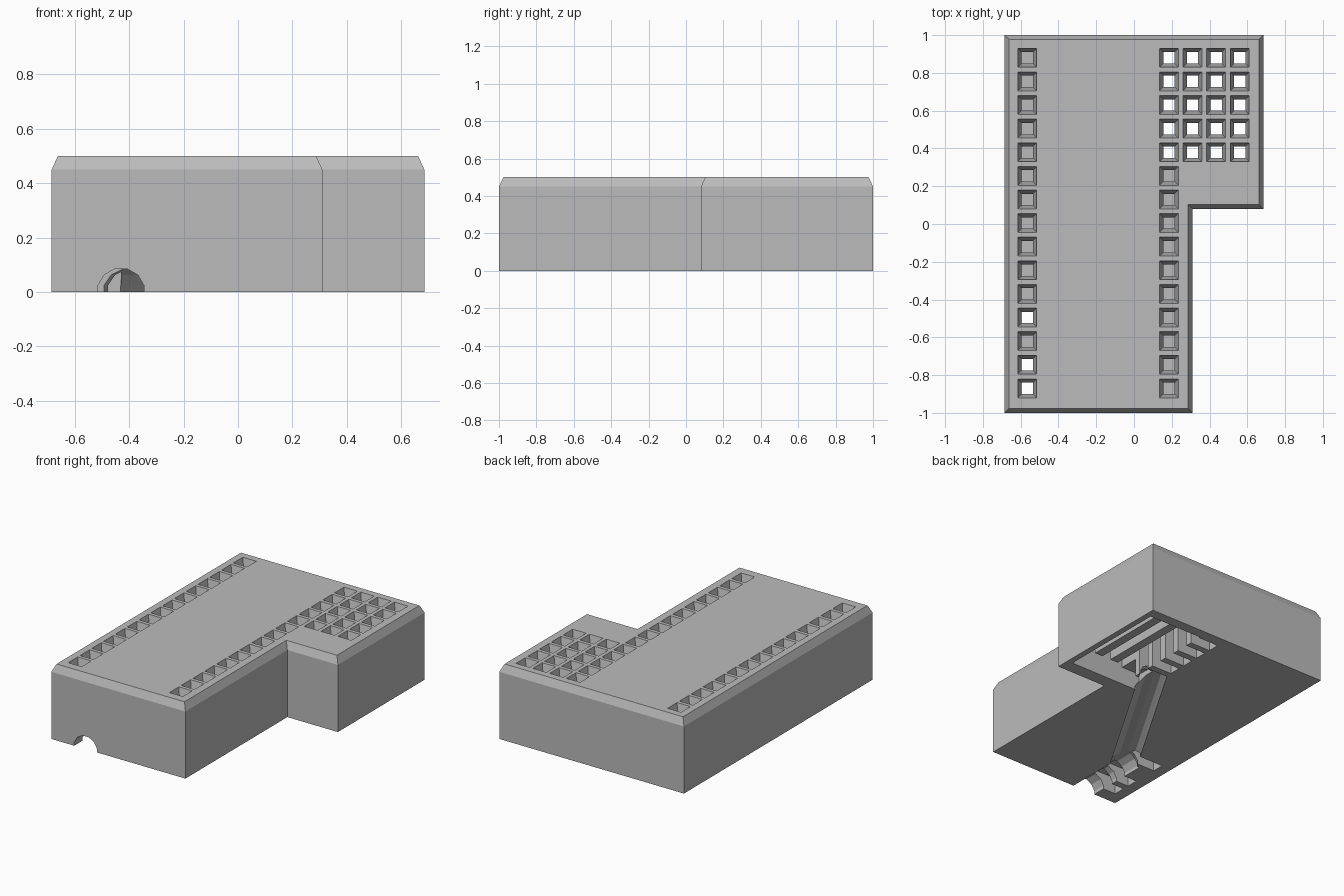
import bpy, bmesh, math
from mathutils import Matrix, Vector

if "Cube" in bpy.data.objects:
    bpy.data.objects.remove(bpy.data.objects["Cube"])

grey = bpy.data.materials.new("plain_grey")
grey.use_nodes = True
grey.diffuse_color = (0.5, 0.5, 0.5, 1)
grey.node_tree.nodes["Principled BSDF"].inputs["Base Color"].default_value = (0.5, 0.5, 0.5, 1)


def make_object(name, bm):
    bmesh.ops.recalc_face_normals(bm, faces=bm.faces)
    mesh = bpy.data.meshes.new(name)
    bm.to_mesh(mesh)
    bm.free()
    mesh.materials.append(grey)
    obj = bpy.data.objects.new(name, mesh)
    bpy.context.collection.objects.link(obj)
    return obj


def loft(bm, rings):
    """Closed solid through a stack of matching rings."""
    loops = [[bm.verts.new(p) for p in ring] for ring in rings]
    n = len(loops[0])
    for a, b in zip(loops, loops[1:]):
        for i in range(n):
            j = (i + 1) % n
            bm.faces.new((a[i], a[j], b[j], b[i]))
    bm.faces.new(loops[0][::-1])
    bm.faces.new(loops[-1])


def square(x, y, half, z):
    return [(x + sx * half, y + sy * half, z)
            for sx, sy in ((-1, -1), (1, -1), (1, 1), (-1, 1))]


def box(bm, x0, x1, y0, y1, z0, z1):
    loft(bm, [[(x0, y0, z), (x1, y0, z), (x1, y1, z), (x0, y1, z)] for z in (z0, z1)])


def tunnel(bm, start, end, radius=0.088):
    """Twelve-sided channel along the underside."""
    a, b = Vector((*start, 0)), Vector((*end, 0))
    side = (b - a).normalized().cross(Vector((0, 0, 1)))
    angles = [math.tau * (k + 0.5) / 12 for k in range(12)]
    ring = [side * radius * math.cos(t) + Vector((0, 0, radius * math.sin(t))) for t in angles]
    loft(bm, [[p + v for v in ring] for p in (a, b)])


def outline(i, z):
    return [(x, y, z) for x, y in (
        (-0.685 + i, -1 + i), (0.31 - i, -1 + i), (0.31 - i, 0.08 + i),
        (0.685 - i, 0.08 + i), (0.685 - i, 1 - i), (-0.685 + i, 1 - i))]


# L-shaped housing with a chamfered top edge
bm = bmesh.new()
loft(bm, [outline(0, 0), outline(0, 0.45), outline(0.023, 0.5)])
housing = make_object("housing", bm)


def cut(bm):
    cutter = make_object("cutter", bm)
    cutter.hide_render = True
    mod = housing.modifiers.new("cut", "BOOLEAN")
    mod.operation = "DIFFERENCE"
    mod.solver = "EXACT"
    mod.object = cutter
    bpy.context.view_layer.objects.active = housing
    bpy.ops.object.modifier_apply(modifier=mod.name)
    bpy.data.objects.remove(cutter)


# Underside recess, row slots and wire channel
bm = bmesh.new()
box(bm, 0.24, 0.645, 0.17, 0.93, -0.1, 0.2)
cut(bm)
bm = bmesh.new()
box(bm, 0.1, 0.3, 0.17, 0.3, -0.1, 0.12)
cut(bm)

rows = [0.88 - 0.125 * k for k in range(15)]
left_open = (11, 13, 14)
bm = bmesh.new()
for y in rows[:5]:
    box(bm, 0.09, 0.62, y - 0.04, y + 0.04, -0.1, 0.28)
for k in left_open:
    box(bm, -0.61, -0.43, rows[k] - 0.04, rows[k] + 0.04, -0.1, 0.11)
cut(bm)

bend = (-0.43, -0.62)
for start, end in (((0.16, 0.38), bend), ((-0.43, -0.56), (-0.43, -1.1))):
    bm = bmesh.new()
    tunnel(bm, start, end)
    cut(bm)

# Tapered sockets in the top: some open through to the underside
bm = bmesh.new()


def socket(x, y, open_through):
    loft(bm, [square(x, y, 0.03, 0.05 if open_through else 0.3),
              square(x, y, 0.03, 0.42), square(x, y, 0.05, 0.5), square(x, y, 0.05, 0.6)])


for k, y in enumerate(rows):
    socket(-0.565, y, k in left_open)
    for column in range(4 if k < 5 else 1):
        socket(0.185 + 0.125 * column, y, k < 5)
cut(bm)

# Divider bars crossing the recess between socket columns
for name, x in (("inner_divider_bar", 0.3725), ("outer_divider_bar", 0.4975)):
    bm = bmesh.new()
    box(bm, x - 0.03, x + 0.03, 0.25, 0.94, 0.08, 0.17)
    make_object(name, bm)
